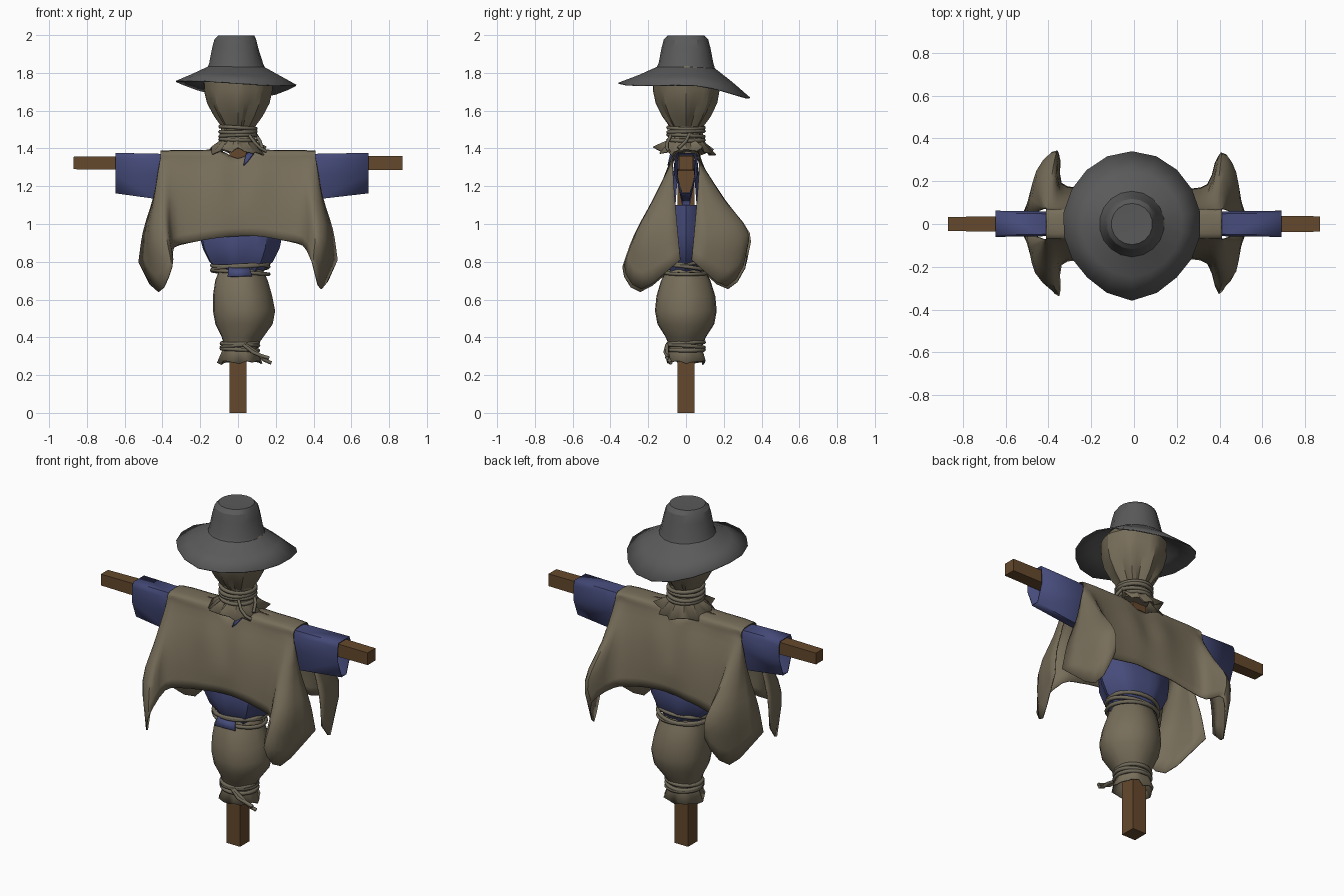
import bpy, bmesh, math, random
from mathutils import Vector

if "Cube" in bpy.data.objects:
    bpy.data.objects.remove(bpy.data.objects["Cube"])
random.seed(4)

def material(name, rgb):
    m = bpy.data.materials.new(name)
    m.diffuse_color = (*rgb, 1)
    m.use_nodes = True
    m.node_tree.nodes["Principled BSDF"].inputs["Base Color"].default_value = m.diffuse_color
    return m

BURLAP = material("burlap", (0.185, 0.155, 0.102))
BLUE = material("blue_cloth", (0.062, 0.072, 0.2))
WOOD = material("brown_wood", (0.13, 0.066, 0.026))
FELT = material("grey_felt", (0.102, 0.102, 0.104))
ROPE = material("rope", (0.16, 0.14, 0.1))

def finish(name, bm, mat, angle=35, thick=0):
    bmesh.ops.remove_doubles(bm, verts=bm.verts, dist=0.0005)
    bmesh.ops.recalc_face_normals(bm, faces=bm.faces)
    me = bpy.data.meshes.new(name)
    bm.to_mesh(me)
    bm.free()
    ob = bpy.data.objects.new(name, me)
    bpy.context.collection.objects.link(ob)
    me.materials.append(mat)
    if thick:
        mod = ob.modifiers.new("thickness", 'SOLIDIFY')
        mod.thickness, mod.offset = thick, 0
    bpy.ops.object.select_all(action='DESELECT')
    ob.select_set(True)
    bpy.context.view_layer.objects.active = ob
    bpy.ops.object.shade_smooth_by_angle(angle=math.radians(angle))
    return ob

def loft(name, rings, mat, closed=True, loop=False, caps=False, angle=35, thick=0, skip=None):
    """Skin a list of equally long point rows; skip(centre) leaves openings."""
    bm = bmesh.new()
    vs = [[bm.verts.new(p) for p in r] for r in rings]
    n, m = len(rings[0]), len(rings)
    for i in range(m if loop else m - 1):
        a, b = vs[i], vs[(i + 1) % m]
        for j in range(n if closed else n - 1):
            k = (j + 1) % n
            q = (a[j], a[k], b[k], b[j])
            if not (skip and skip(sum((v.co for v in q), Vector()) / 4)):
                bm.faces.new(q)
    if caps:
        bm.faces.new(vs[0])
        bm.faces.new(vs[-1])
    return finish(name, bm, mat, angle, thick)

def sack(name, profile, mat, n=24, pleats=8, caps=False, thick=0, angle=40, skip=None):
    """Gathered cloth; profile rows: z, rx, ry, x centre, pleat depth, ragged height."""
    noise = [random.uniform(-1, 1) for _ in range(n)]
    rings = []
    for z, rx, ry, cx, deep, rag in profile:
        ring = []
        for i in range(n):
            a = math.tau * i / n
            k = 1 + deep * (math.cos(pleats * a) + 0.6 * noise[i])
            ring.append((cx + rx * k * math.cos(a), ry * k * math.sin(a), z + rag * noise[i]))
        rings.append(ring)
    return loft(name, rings, mat, caps=caps, thick=thick, angle=angle, skip=skip)

def tube(name, path, r, loop=False):
    pts = [Vector(p) for p in path]
    rings, m = [], len(pts)
    for i, p in enumerate(pts):
        t = pts[(i + 1) % m] - pts[i - 1] if loop else pts[min(i + 1, m - 1)] - pts[max(i - 1, 0)]
        u = t.cross(Vector((0.1, 0.13, 1))).normalized()
        v = t.cross(u).normalized()
        rings.append([p + r * (u * math.cos(a) + v * math.sin(a)) for a in [math.tau * k / 6 for k in range(6)]])
    return loft(name, rings, ROPE, loop=loop, caps=not loop, angle=70)

def lashing(name, zs, rx, ry, cx=0, r=0.011, tilt=0.08):
    for i, z in enumerate(zs):
        s = tilt * (1 if i % 2 else -0.6)
        path = []
        for k in range(24):
            a = math.tau * k / 24
            path.append((cx + rx * math.cos(a), ry * math.sin(a), z + s * rx * math.cos(a + i)))
        tube(f"{name}_{i + 1}", path, r, True)

def catmull(pts, steps):
    pts = [Vector(p) for p in pts]
    out = []
    for i in range(len(pts) - 1):
        b, c = pts[i], pts[i + 1]
        a = pts[i - 1] if i else b * 2 - c
        d = pts[i + 2] if i + 2 < len(pts) else c * 2 - b
        for k in range(steps):
            t = k / steps
            out.append(0.5 * (2 * b + (c - a) * t + (2 * a - 5 * b + 4 * c - d) * t * t
                              + (3 * b - a - 3 * c + d) * t ** 3))
    return out + [pts[-1]]

# Wooden post and crossbar
def square(h, z):
    return [(-h, -h, z), (h, -h, z), (h, h, z), (-h, h, z)]
loft("post", [square(0.045, 0), square(0.045, 1.4)], WOOD, caps=True)
loft("crossbar", [[(x, -h, 1.323 - h), (x, h, 1.323 - h), (x, h, 1.323 + h), (x, -h, 1.323 + h)]
                  for x, h in ((-0.87, 0.033), (0, 0.042), (0.87, 0.036))], WOOD, caps=True)

# Lower sack, tied at the bottom, with its flared hem
sack("lower_sack", [(0.35, 0.085, 0.085, 0.01, 0.05, 0), (0.40, 0.11, 0.105, 0.02, 0.04, 0),
                    (0.47, 0.152, 0.15, 0.03, 0.015, 0), (0.54, 0.165, 0.163, 0.03, 0.015, 0),
                    (0.62, 0.157, 0.155, 0.022, 0.015, 0), (0.70, 0.14, 0.13, 0.015, 0.03, 0),
                    (0.76, 0.115, 0.1, 0.012, 0.05, 0)], BURLAP, n=20, pleats=5)
sack("lower_sack_hem", [(0.37, 0.085, 0.085, 0.01, 0.04, 0), (0.33, 0.085, 0.085, 0.01, 0.06, 0),
                        (0.265, 0.11, 0.1, 0.01, 0.07, 0.012)], BURLAP, n=20, pleats=6, thick=0.008)
lashing("ankle_rope", (0.335, 0.352, 0.37), 0.097, 0.095, 0.01)
tube("ankle_rope_tail_a", [(0.04, -0.1, 0.36), (0.1, -0.1, 0.32), (0.14, -0.09, 0.28), (0.175, -0.08, 0.265)], 0.01)
tube("ankle_rope_tail_b", [(0.03, -0.1, 0.36), (0.08, -0.11, 0.32), (0.13, -0.1, 0.3), (0.165, -0.1, 0.29)], 0.01)

# Blue shirt body, open at the armholes, and tails below the belt
sack("shirt", [(0.72, 0.10, 0.085, 0.01, 0.1, 0.012), (0.765, 0.125, 0.1, 0.012, 0.06, 0),
               (0.80, 0.165, 0.12, 0.01, 0.06, 0), (0.87, 0.2, 0.14, 0.01, 0.05, 0),
               (0.95, 0.22, 0.135, 0.01, 0.03, 0), (1.10, 0.22, 0.09, 0, 0.02, 0),
               (1.34, 0.2, 0.06, 0, 0, 0)], BLUE, n=28, pleats=7,
     skip=lambda c: c.z > 1.15 and abs(c.x) > 0.17)
loft("shirt_tail", [[(-0.05, -0.115, 0.77), (0.06, -0.115, 0.77)], [(-0.055, -0.135, 0.72), (0.075, -0.135, 0.725)]],
     BLUE, closed=False, thick=0.008)
lashing("belt_rope", (0.745, 0.765, 0.785), 0.15, 0.118, 0.012, tilt=0.12)

# Shirt collar showing in the neck opening
loft("shirt_collar", [[(0.05, -0.09, 1.33), (0.085, -0.08, 1.375)], [(0.03, -0.095, 1.31), (0.045, -0.06, 1.375)]],
     BLUE, closed=False, thick=0.008)

# Sleeves hanging from the crossbar, open at the cuff
for side, end, label in ((1, 0.69, "right"), (-1, 0.648, "left")):
    rings = []
    for x, low, w in ((0.16, 1.10, 0.9), (0.37, 1.13, 0.9), (0.43, 1.135, 1), (end, 1.165, 1.05)):
        rings.append([(side * x, y * w, z if z < 1.3 else z - 0.06 * (1 - w)) for y, z in
                      ((-0.046, 1.37), (0.046, 1.37), (0.056, 1.345), (0.054, 1.26), (0.02, low),
                       (-0.02, low), (-0.054, 1.26), (-0.054, 1.345))])
    loft(label + "_sleeve", rings, BLUE, thick=0.007)

# Burlap cape: half of the front as six-point columns, mirrored to all quarters
COLS = [
    [(0, -.062, 1.345), (0, -.075, 1.32), (0, -.09, 1.28), (0, -.12, 1.18), (0, -.15, 1.06), (0, -.152, .935)],
    [(.1, 0, 1.388), (.1, -.06, 1.378), (.1, -.08, 1.33), (.1, -.125, 1.21), (.1, -.15, 1.07), (.11, -.158, .935)],
    [(.22, 0, 1.388), (.22, -.06, 1.38), (.22, -.073, 1.33), (.22, -.115, 1.2), (.225, -.145, 1.06), (.23, -.16, .915)],
    [(.33, 0, 1.388), (.33, -.06, 1.38), (.33, -.073, 1.33), (.34, -.13, 1.18), (.35, -.17, 1.03), (.345, -.185, .885)],
    [(.38, 0, 1.387), (.38, -.06, 1.377), (.385, -.073, 1.33), (.395, -.17, 1.13), (.41, -.265, .95), (.395, -.325, .785)],
    [(.40, 0, 1.386), (.40, -.06, 1.376), (.41, -.073, 1.32), (.44, -.14, 1.12), (.475, -.22, .92), (.44, -.235, .655)],
    [(.41, 0, 1.385), (.41, -.058, 1.375), (.415, -.07, 1.32), (.445, -.06, 1.15), (.50, -.045, .97), (.525, -.03, .81)]]
BACK = [list(c) for c in COLS]    # rear corners fold out higher up
BACK[4][3:] = [(.395, -.20, 1.13), (.41, -.325, .96), (.395, -.315, .835)]
BACK[5][3:] = [(.44, -.15, 1.12), (.475, -.24, .93), (.45, -.215, .67)]

def left(p):
    x, y, z = p
    return (-x + 0.3 * max(0, abs(y) - 0.17) * min(1, x * 4), y * 1.03, z - 0.02 * (1.39 - z))
bm = bmesh.new()
for s, quarter in ((1, COLS), (-1, BACK)):
    cols = [[left(p) for p in c] for c in quarter[:0:-1]] + quarter
    cols = [catmull([(x, s * y, z) for x, y, z in c], 3) for c in cols]
    rows = [catmull(r, 3) for r in zip(*cols)]
    vs = [[bm.verts.new(p) for p in r] for r in rows]
    for a, b in zip(vs, vs[1:]):
        for j in range(len(a) - 1):
            bm.faces.new((a[j], a[j + 1], b[j + 1], b[j]))
finish("cape", bm, BURLAP, 50, 0.006)

# Sack head, with ragged collar below the neck rope
sack("head", [(1.43, 0.08, 0.08, 0, 0.05, 0), (1.52, 0.083, 0.083, 0, 0.1, 0),
              (1.57, 0.118, 0.118, 0, 0.08, 0), (1.64, 0.158, 0.155, 0, 0.045, 0),
              (1.71, 0.177, 0.172, 0, 0.025, 0), (1.78, 0.18, 0.174, 0, 0.012, 0),
              (1.86, 0.12, 0.12, 0, 0, 0)], BURLAP, n=32, pleats=8, caps=True, angle=25)
sack("head_collar", [(1.48, 0.08, 0.08, 0, 0.03, 0), (1.44, 0.088, 0.088, 0, 0.08, 0),
                     (1.385, 0.15, 0.15, 0, 0.1, 0.022)], BURLAP, n=24, pleats=12, thick=0.007)
lashing("neck_rope", (1.445, 1.467, 1.489, 1.51), 0.094, 0.094, tilt=0.06)
tube("neck_rope_tail_a", [(0.06, -0.08, 1.47), (0.09, -0.1, 1.43), (0.12, -0.1, 1.4), (0.15, -0.09, 1.385)], 0.009)
tube("neck_rope_tail_b", [(0.09, 0.02, 1.48), (0.115, 0.0, 1.44), (0.13, -0.04, 1.4)], 0.009)

# Felt hat: drooping brim with a low back and a front point, dented crown
N = 18
hat = []
for r, z, droop in ((0.322, 1.745, 1), (0.235, 1.787, 0.45), (0.15, 1.83, 0.1), (0.142, 1.85, 0),
                    (0.127, 1.93, 0), (0.115, 1.975, 0), (0.095, 1.996, 0)):
    ring = []
    for i in range(N):
        a = math.tau * (i + 0.5) / N
        c, s = math.cos(a), math.sin(a)
        wave = droop * (-0.014 * c - 0.078 * max(0, s) ** 2 + 0.004 * math.cos(3 * a))
        k = 1 + droop * (0.11 * max(0, -s) ** 10 + 0.05 * max(0, s) ** 4)
        if 1.9 < z < 1.99:
            k -= 0.1 * max(0, math.cos(a)) ** 10 + 0.05 * max(0, math.cos(a - 2.6)) ** 8
        ring.append((r * k * c - 0.01, r * k * s, z + wave))
    hat.append(ring)
hat.append([(-0.01, 0, 1.992)] * N)
loft("hat", hat, FELT, angle=25, thick=0.006)
